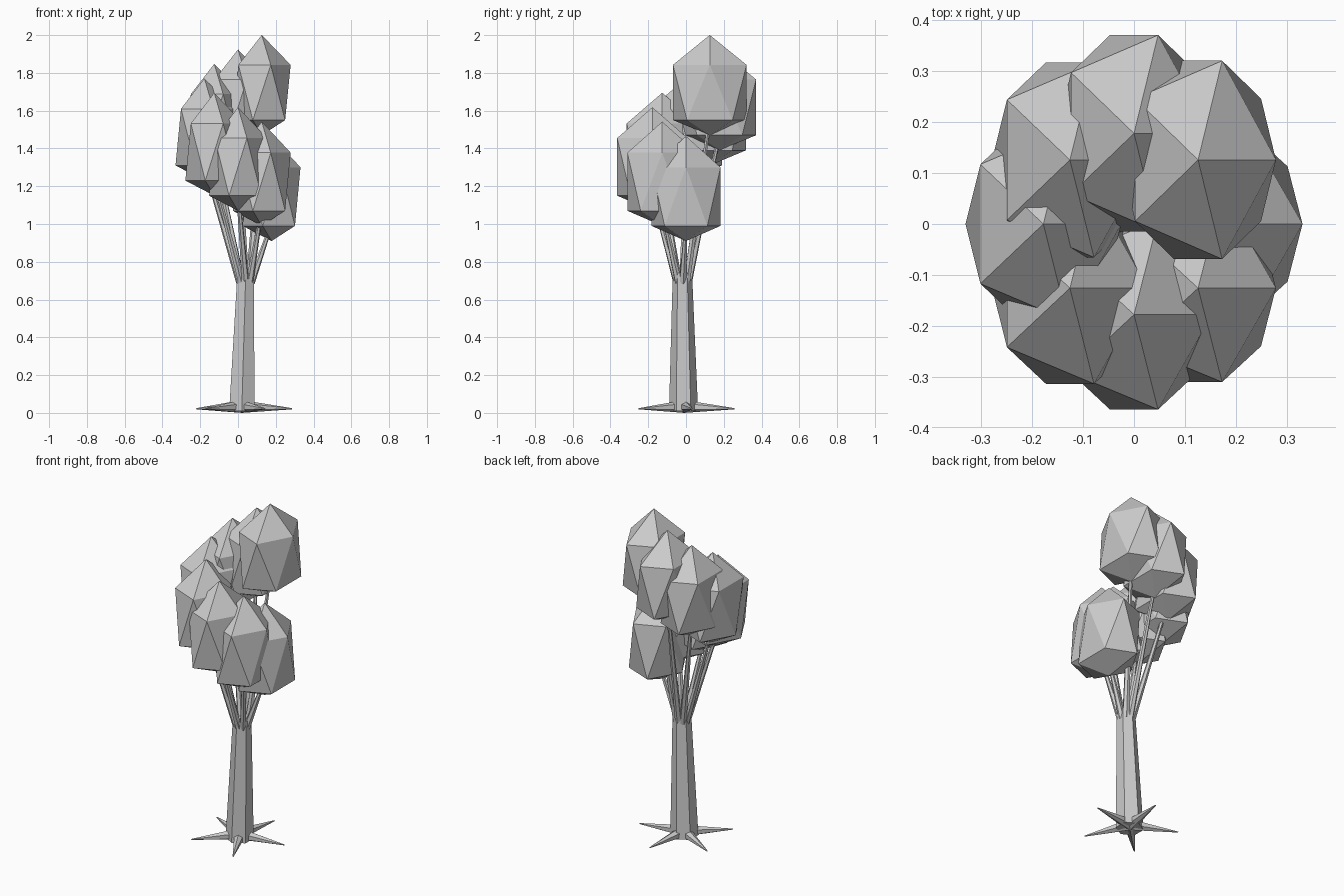
import bpy, bmesh
from math import cos, sin, pi, radians
from mathutils import Vector

if "Cube" in bpy.data.objects:
    bpy.data.objects.remove(bpy.data.objects["Cube"])


def finish(bm, name):
    bmesh.ops.recalc_face_normals(bm, faces=bm.faces[:])
    me = bpy.data.meshes.new(name)
    bm.to_mesh(me)
    bm.free()
    ob = bpy.data.objects.new(name, me)
    bpy.context.collection.objects.link(ob)
    return ob


def taper(name, a, b, r1, r2, sides=6, level=False):
    """Tapered limb from a to b; level keeps the end rings horizontal."""
    a, b = Vector(a), Vector(b)
    bm = bmesh.new()
    q = (b - a).to_track_quat('Z', 'Y')
    rings = []
    for p, r in ((a, r1), (b, r2)):
        ring = []
        for i in range(sides):
            t = 2 * pi * i / sides + pi / 2
            v = Vector((r * cos(t), r * sin(t), 0))
            ring.append(bm.verts.new(p + (v if level else q @ v)))
        rings.append(ring)
    for i in range(sides):
        j = (i + 1) % sides
        bm.faces.new((rings[0][i], rings[0][j], rings[1][j], rings[1][i]))
    bm.faces.new(rings[0][::-1])
    bm.faces.new(rings[1])
    return finish(bm, name)


def leaf_clump(name, x, y, k):
    """Stretched low-poly icosphere, each level set by its place in the spiral."""
    bm = bmesh.new()
    bmesh.ops.create_icosphere(bm, subdivisions=1, radius=1)
    sy = 0.215 + 0.002 * k
    for v in bm.verts:
        z = v.co.z
        if z > 0.8:
            h = 1.465 + 0.0765 * k
        elif z > 0:
            h = 1.30 + 0.0775 * k
        elif z > -0.8:
            h = 0.99 + 0.08 * k
        else:
            h = 0.91 + 0.08 * k
        v.co = (x + v.co.x * 0.171, y + v.co.y * sy, h)
    return finish(bm, name)


# trunk, slightly leaning
taper("trunk", (0.02, -0.013, 0.01), (0.041, -0.019, 0.74), 0.077, 0.051, 6, True)

# pointed roots
for i in range(5):
    t = radians(9 + 72 * i)
    taper(f"root_{i}", (0.02, -0.01, 0.034),
          (0.02 + 0.27 * cos(t), -0.01 + 0.27 * sin(t), 0.022), 0.034, 0.003, 6)

# spiral of leaf clumps, each carried by a thin branch
for k in range(8):
    t = -k * pi / 4
    x, y = 0.178 * cos(t), 0.178 * sin(t)
    leaf_clump(f"leaf_clump_{k}", x, y, k)
    taper(f"branch_{k}", (0.04 + 0.03 * cos(t), -0.018 + 0.03 * sin(t), 0.69),
          (x, y, 1.0 + 0.08 * k), 0.02, 0.009, 6)
